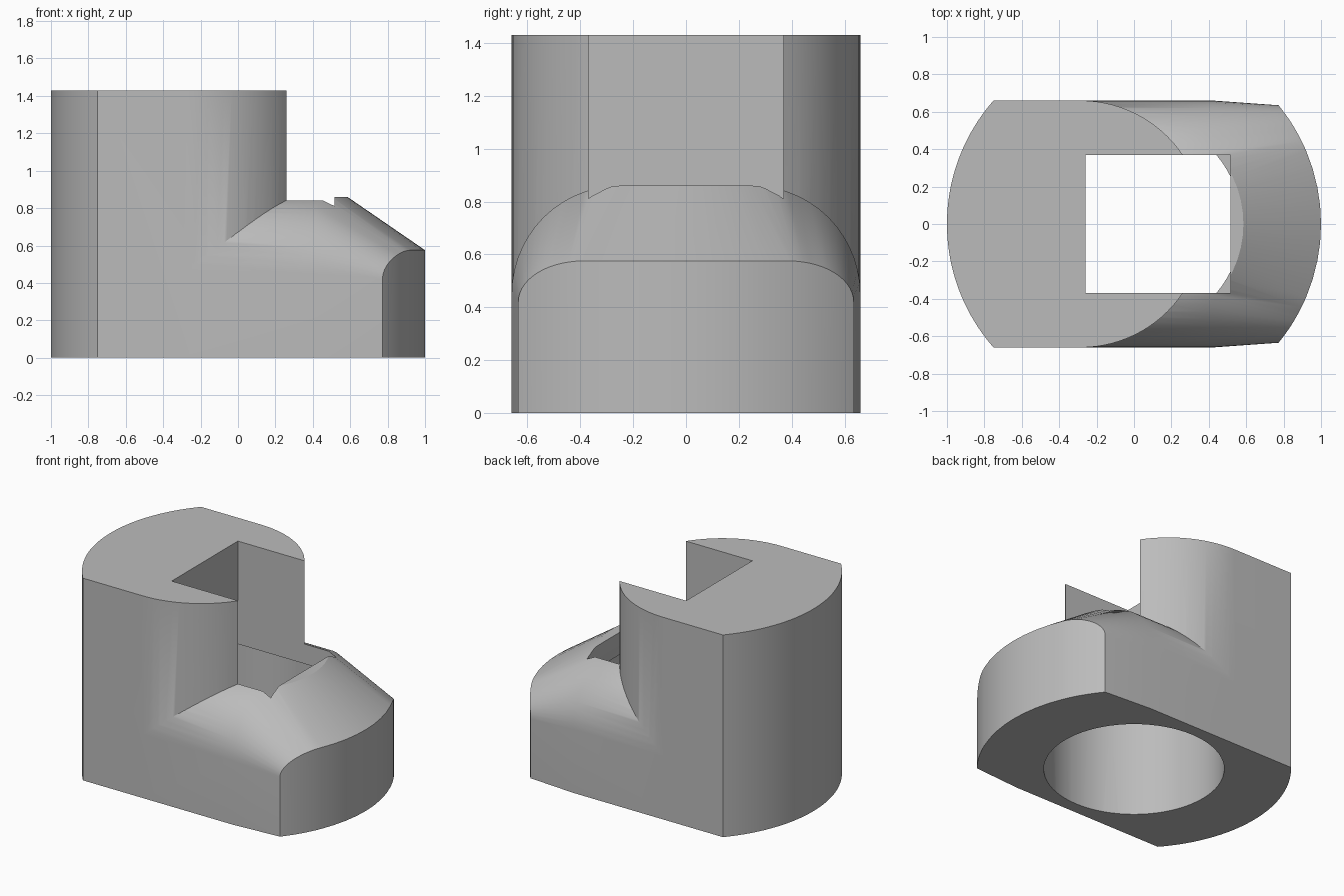
import bpy, bmesh, math

cube = bpy.data.objects.get("Cube")
if cube:
    bpy.data.objects.remove(cube, do_unlink=True)

HALF_W = 0.66      # half width of the body
HEIGHT = 1.43      # tower height
SLOT = 0.37        # half width of the square slot
RIM = 0.585        # radius where the front slope starts

grey = bpy.data.materials.new("plain grey")
grey.use_nodes = True
grey.diffuse_color = (0.5, 0.5, 0.5, 1)
grey.node_tree.nodes["Principled BSDF"].inputs["Base Color"].default_value = (0.5, 0.5, 0.5, 1)


def finish(name, bm):
    bmesh.ops.recalc_face_normals(bm, faces=bm.faces)
    mesh = bpy.data.meshes.new(name)
    bm.to_mesh(mesh)
    bm.free()
    mesh.materials.append(grey)
    obj = bpy.data.objects.new(name, mesh)
    bpy.context.collection.objects.link(obj)
    return obj


def prism(name, outline, z0, z1):
    bm = bmesh.new()
    face = bm.faces.new([bm.verts.new((x, y, z0)) for x, y in outline])
    top = bmesh.ops.extrude_face_region(bm, geom=[face])["geom"]
    verts = [v for v in top if isinstance(v, bmesh.types.BMVert)]
    bmesh.ops.translate(bm, verts=verts, vec=(0, 0, z1 - z0))
    return finish(name, bm)


def arc(cx, r, a0, a1, n):
    return [(cx + r * math.cos(a0 + (a1 - a0) * i / n),
             r * math.sin(a0 + (a1 - a0) * i / n)) for i in range(n + 1)]


def boolean(body, tool, operation):
    mod = body.modifiers.new(operation.lower(), 'BOOLEAN')
    mod.operation = operation
    mod.solver = 'EXACT'
    mod.object = tool
    bpy.context.view_layer.objects.active = body
    bpy.ops.object.modifier_apply(modifier=mod.name)
    bpy.data.objects.remove(tool, do_unlink=True)


def rounded_top(half_w, flat, z_low, z_top, n=14, m=8):
    """Points (y, z) over a flat top with elliptical shoulders."""
    right = [(flat + (half_w - flat) * math.cos(a), z_low + (z_top - z_low) * math.sin(a))
             for a in (math.pi / 2 * i / n for i in range(n + 1))]
    middle = [(flat - 2 * flat * i / m, z_top) for i in range(1, m)]
    return right + middle + [(-y, z) for y, z in reversed(right)]


# Tower: round back, flat sides, round front
side = math.asin(HALF_W)
front_x = -0.286
outline = arc(front_x, HALF_W, -math.pi / 2, math.pi / 2, 48)
outline += arc(0, 1, math.pi - side, math.pi + side, 40)
body = prism("body", outline, 0, HEIGHT)

# Front shoulder: rounded block that slopes down to a round nose
bm = bmesh.new()
columns = []
for (yu, zu), (yl, zl) in zip(rounded_top(HALF_W, 0.25, 0.45, 0.86),
                              rounded_top(0.635, 0.39, 0.42, 0.575)):
    xu = max(0.42, math.sqrt(max(0, RIM ** 2 - yu ** 2)))
    xl = math.sqrt(1 - yl ** 2)
    ring = [(front_x, yu, 0), (front_x, yu, zu), (xu, yu, zu),
            (xl, yl, zl), (xl, yl, 0), (xu, yu, 0)]
    columns.append([bm.verts.new(p) for p in ring])
for a, b in zip(columns, columns[1:]):
    for i in range(6):
        j = (i + 1) % 6
        bm.faces.new((a[i], a[j], b[j], b[i]))
for c in (columns[0], columns[-1]):
    bm.faces.new((c[0], c[1], c[2], c[5]))
    bm.faces.new((c[5], c[2], c[3], c[4]))
boolean(body, finish("front_shoulder", bm), 'UNION')

# Square slot from above and round bore from below
slot = [(-0.26, -SLOT), (0.515, -SLOT), (0.515, SLOT), (-0.26, SLOT)]
boolean(body, prism("slot_cutter", slot, 0.7, HEIGHT + 0.2), 'DIFFERENCE')
bore = arc(0, 0.575, 0, 2 * math.pi, 72)[:-1]
boolean(body, prism("bore_cutter", bore, -0.2, 0.702), 'DIFFERENCE')

bpy.ops.object.select_all(action='DESELECT')
body.select_set(True)
bpy.context.view_layer.objects.active = body
bpy.ops.object.shade_smooth_by_angle(angle=math.radians(30))
